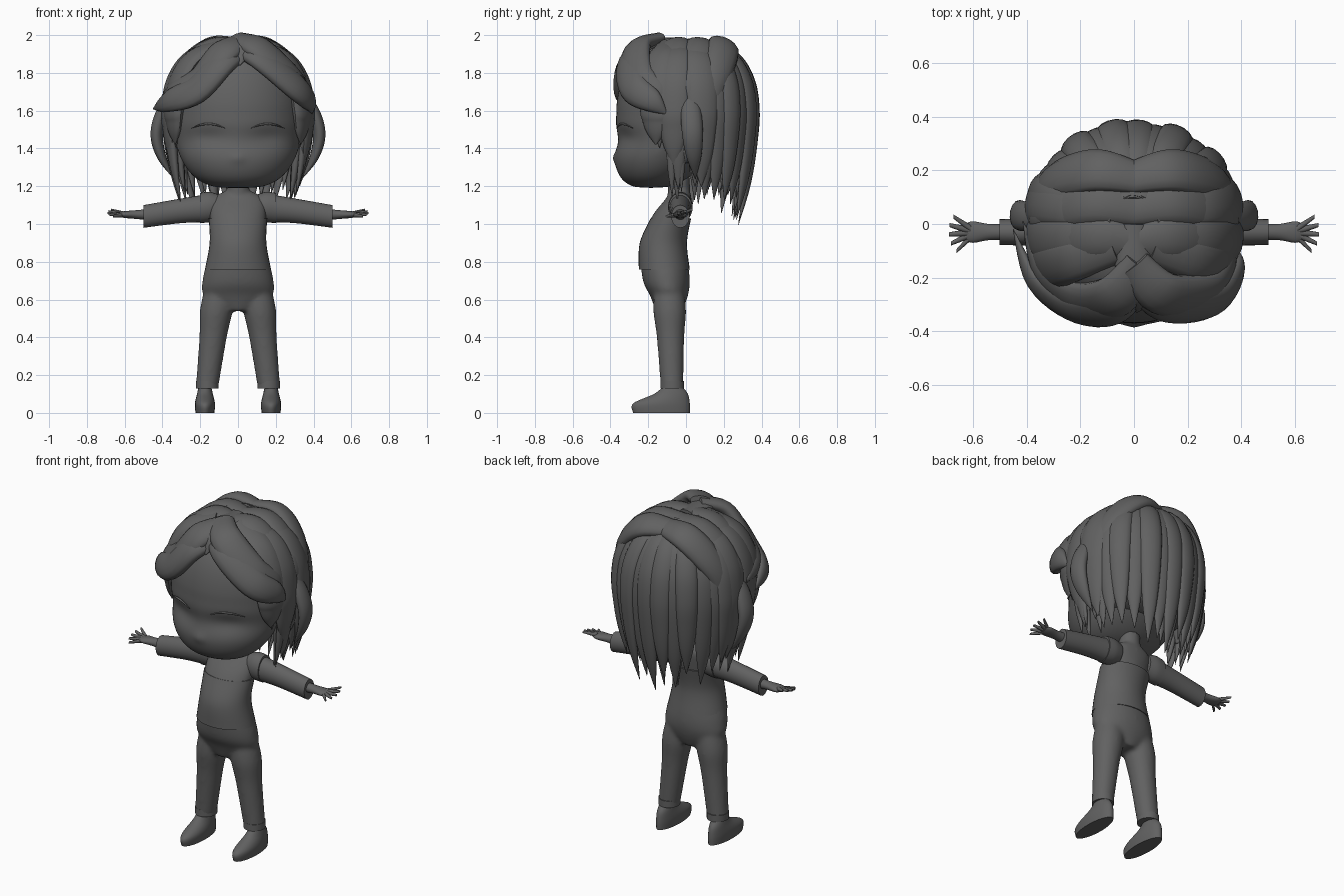
import bpy, bmesh, random
from math import sin, cos, pi, radians, exp, sqrt, copysign
from mathutils import Vector

random.seed(4)
if "Cube" in bpy.data.objects:
    bpy.data.objects.remove(bpy.data.objects["Cube"])

grey = bpy.data.materials.new("dark_grey")
grey.use_nodes = True
colour = (.12, .12, .12, 1)
grey.diffuse_color = colour
grey.node_tree.nodes["Principled BSDF"].inputs["Base Color"].default_value = colour

parts = []
side_axis, depth_axis, up_axis = Vector((1, 0, 0)), Vector((0, 1, 0)), Vector((0, 0, 1))
hair_centre = Vector((0, 0, 1.55))
sides = {"left": 1, "right": -1}


def smooth_rows(rows, steps):
    """Catmull-Rom interpolation of rows of numbers."""
    out = []
    last = len(rows) - 1
    for i in range(last):
        before, start, end, after = (rows[min(max(i + k, 0), last)] for k in (-1, 0, 1, 2))
        for step in range(steps):
            t = step / steps
            out.append([q + t / 2 * (r - p + t * (2*p - 5*q + 4*r - w + t * (3*(q - r) + w - p)))
                        for p, q, r, w in zip(before, start, end, after)])
    return out + [list(rows[-1])]


def sweep(name, rows, frame, steps=6, segments=24):
    """Closed tube through rows of x, y, z, half width, half thickness."""
    rows = smooth_rows(rows, steps)
    points = [Vector(row[:3]) for row in rows]
    bm = bmesh.new()
    rings = []
    for i, point in enumerate(points):
        tangent = points[min(i + 1, len(points) - 1)] - points[max(i - 1, 0)]
        u, v = frame(point, tangent)
        width, thick = (max(value, .001) for value in rows[i][3:])
        angles = [2 * pi * k / segments for k in range(segments)]
        rings.append([bm.verts.new(point + u * width * cos(a) + v * thick * sin(a)) for a in angles])
    for lower, upper in zip(rings, rings[1:]):
        for k in range(segments):
            j = (k + 1) % segments
            bm.faces.new((lower[k], lower[j], upper[j], upper[k]))
    bm.faces.new(rings[0])
    bm.faces.new(rings[-1])
    bmesh.ops.recalc_face_normals(bm, faces=bm.faces)
    mesh = bpy.data.meshes.new(name)
    bm.to_mesh(mesh)
    bm.free()
    mesh.materials.append(grey)
    obj = bpy.data.objects.new(name, mesh)
    bpy.context.collection.objects.link(obj)
    parts.append(obj)
    return obj


def level_frame(point, tangent):
    return side_axis, depth_axis


def arm_frame(point, tangent):
    return depth_axis, up_axis


def hair_frame(point, tangent):
    """Keep the flat side of a lock against the head."""
    normal = point - hair_centre
    normal.z = max(normal.z, 0)
    u = tangent.cross(normal).normalized()
    return u, u.cross(tangent).normalized()


def loft(name, rings, x=0, segments=32):
    """Stack of level ellipses given as height, y, half width, half depth."""
    rows = [(x, y, z, width, depth) for z, y, width, depth in rings]
    return sweep(name, rows, level_frame, segments=segments)


def arm_part(name, side, rows):
    """Sideways tube given as x, height, half depth, half height."""
    return sweep(name, [(side * x, -.03, z, depth, height) for x, z, depth, height in rows], arm_frame)


def lock(name, points, width, thick):
    """Hair lock that swells and then tapers to a tip."""
    rows = []
    for i, point in enumerate(points):
        along = i / (len(points) - 1)
        swell = abs(sin(pi * (.2 + .8 * along))) ** .7 + .03
        rows.append((*point, width * swell, thick * swell))
    return sweep(name, rows, hair_frame, segments=14)


def drape(angle, tip, scale=1):
    """Path over the skull towards an angle from the back, then down to the tip."""
    profile = [(sin(a) ** .8, 1.6 + .36 * cos(a)) for a in map(radians, (8, 38, 64, 90))]
    for step in (1, 2, 3):
        z = 1.6 + (tip - 1.6) * step / 3
        profile.append((1 - .65 * (1.6 - z) ** 2, z))
    power, spread = (1, 0) if cos(angle) > 0 else (.7, .5)
    across = copysign(abs(sin(angle)) ** power, sin(angle)) * .37 * scale
    back = copysign(abs(cos(angle)) ** power, cos(angle)) * .325 * scale
    return [(across * f, .03 + back * (f + spread * max(0, 1 - f)), z) for f, z in profile]


def select(objects, active):
    bpy.ops.object.select_all(action='DESELECT')
    for obj in objects:
        obj.select_set(True)
    bpy.context.view_layer.objects.active = active


# Head: rounded egg whose jaw moves forward, with an eye hollow and a small nose
rings = []
for degrees in range(-90, 91, 10):
    z = 1.57 + .38 * sin(radians(degrees))
    round_part = cos(radians(degrees))
    drop = max(0, 1.55 - z)
    depth = .31 * round_part ** (.5 if drop else .7) - .15 * drop
    rings.append((z, -.06 - .35 * drop, .345 * round_part ** .65, depth))
head = loft("head", rings, segments=72)
for vertex in head.data.vertices:
    x, y, z = vertex.co
    if y < -.15:
        band = exp(-((z - 1.44) / .07) ** 2)
        hollow = exp(-((abs(x) - .16) / .09) ** 2 - ((z - 1.46) / .05) ** 2)
        nose = exp(-(x / .03) ** 2 - ((z - 1.35) / .03) ** 2)
        vertex.co.y += .022 * band + .015 * hollow - .01 * nose

# Brow ridges and ears
for name, side in sides.items():
    brow = []
    for i in range(6):
        x = .07 + .035 * i
        arch = sin(pi * (i + .5) / 6)
        y = -.067 - .305 * sqrt(1 - (x / .345) ** 2)
        brow.append((side * x, y, 1.5 + .03 * arch, .006 * arch, .006 * arch))
    sweep(name + "_brow", brow, hair_frame, segments=8)
    loft(name + "_ear", [(1.31, -.02, .01, .01), (1.4, 0, .04, .05), (1.47, 0, .01, .02)], side * .33)

# Body: trunk, neck and legs fused into one soft skin
trunk = loft("body", [(.54, -.09, .08, .07), (.62, -.09, .18, .1), (.71, -.105, .187, .125),
                      (.9, -.12, .143, .12), (1.04, -.08, .15, .1), (1.13, -.04, .14, .07),
                      (1.17, -.03, .08, .05)])
fused = [trunk, loft("neck", [(1.05, -.035, .06, .06), (1.25, -.04, .06, .06)])]
for name, side in sides.items():
    profile = ((.13, .06), (.4, .073), (.55, .087), (.7, .07))
    rows = [(side * (.18 - .12 * z), -.07 - .03 * z, z, r, r) for z, r in profile]
    fused.append(sweep(name + "_leg", rows, level_frame))
parts = [part for part in parts if part not in fused]
select(fused, trunk)
bpy.ops.object.join()
parts.append(trunk)
remesh = trunk.modifiers.new("fuse", 'REMESH')
remesh.mode = 'VOXEL'
remesh.voxel_size = .01
remesh.use_smooth_shade = True
relax = trunk.modifiers.new("relax", 'SMOOTH')
relax.iterations = 14

# Shirt with a hem and neckline step
loft("shirt", [(.76, -.115, .175, .135), (.9, -.12, .15, .125), (1.03, -.08, .155, .107)])

for name, side in sides.items():
    # Trouser cuff, ankle and shoe
    loft(name + "_cuff", [(.13, -.073, .06, .063), (.17, -.073, .06, .063)], side * .163)
    loft(name + "_ankle", [(.07, -.07, .03, .045), (.2, -.07, .03, .045)], side * .175)
    loft(name + "_shoe", [(0, -.13, .05, .15), (.05, -.13, .053, .15), (.1, -.08, .042, .09),
                          (.14, -.07, .033, .05)], side * .175)
    # Shoulder cap, loose sleeve and hand
    arm_part(name + "_shoulder", side, [(.1, 1.09, .055, .065), (.15, 1.09, .065, .08), (.2, 1.085, .063, .08)])
    arm_part(name + "_sleeve", side, [(.15, 1.085, .06, .075), (.3, 1.07, .053, .065), (.5, 1.04, .048, .06)])
    arm_part(name + "_hand", side, [(.47, 1.05, .03, .03), (.54, 1.05, .03, .023),
                                    (.6, 1.05, .04, .018), (.63, 1.05, .03, .01)])
    # Five fingers fanned out from the palm
    for i in range(5):
        fan = radians(20 * i - 45)
        rows = [(side * (.59 + reach * cos(fan)), -.03 + reach * sin(fan), 1.05 + reach * (i - 1) / 12,
                 .016 - reach / 12, .015 - reach / 12) for reach in (.02, .06, .1)]
        sweep(f"{name}_finger_{i + 1}", rows, arm_frame, segments=10)

# Hair base over the skull
loft("hair_base", [(1.6 + .36 * sin(a), .045, .375 * cos(a), .315 * cos(a))
                   for a in map(radians, range(-50, 91, 14))])

# Hanging back strands, outer and inner layers
for layer, count, scale, width in (("outer", 17, 1, .065), ("inner", 14, .9, .05)):
    for i in range(count):
        angle = radians(200 * i / (count - 1) - 100) + random.uniform(-.05, .05)
        tip = 1 + .07 * abs(angle) + random.uniform(-.02, .12)
        path = drape(angle, tip, scale * random.uniform(.95, 1.03))
        lock(f"{layer}_back_strand_{i + 1}", path, width, .035)

for name, side in sides.items():
    # Broad crown locks combed sideways from the parting
    for i, y in enumerate((.17, .05, -.08)):
        reach = side * sqrt(1 - ((y - .03) / .35) ** 2)
        path = [(-.02 * side, y, 1.945), (.14 * reach, y + .03, 1.94), (.27 * reach, y + .01, 1.85),
                (.36 * reach, y - .02, 1.71), (.37 * reach, y, 1.52)]
        lock(f"{name}_crown_lock_{i + 1}", path, .085, .045)
    # Broad side locks, thin strands and puffed ear locks
    for place, degrees, tip, width in (("rear", 80, 1.2, .09), ("side", 100, 1.3, .09), ("temple", 118, 1.42, .09)):
        lock(f"{name}_{place}_lock", drape(side * radians(degrees), tip), width, .04)
    for place, degrees, tip in (("cheek", 103, 1.14), ("jaw", 95, 1.17), ("brow", 115, 1.4)):
        lock(f"{name}_{place}_strand", drape(side * radians(degrees), tip, .97)[3:], .025, .018)
    puff = [(side * (.34 + .09 * sin(pi * t)), .02 + .03 * t, 1.7 - .46 * t) for t in (0, .25, .5, .75, 1)]
    lock(name + "_ear_lock", puff, .055, .033)

# Parted fringe: a swept curl on one side, a broad lock on the other, doubled above
fringes = {
    "right_fringe": [(.03, -.18, 1.92), (-.08, -.3, 1.86), (-.22, -.31, 1.71), (-.37, -.21, 1.65), (-.45, -.02, 1.61)],
    "left_fringe": [(0, -.18, 1.93), (.12, -.29, 1.88), (.3, -.28, 1.73), (.38, -.18, 1.65), (.39, -.1, 1.58)],
}
for name, path in fringes.items():
    lock(name, path, .085, .045)
    lock(name + "_upper", [(x * .92, y + .03, z + .05) for x, y, z in path], .09, .045)
lock("parting_lock", [(0, 0, 1.96), (0, -.17, 1.95), (.02, -.27, 1.92), (.01, -.33, 1.84)], .07, .035)

# Smooth shading with crisp hems
select(parts, head)
bpy.ops.object.shade_smooth_by_angle(angle=radians(50))
